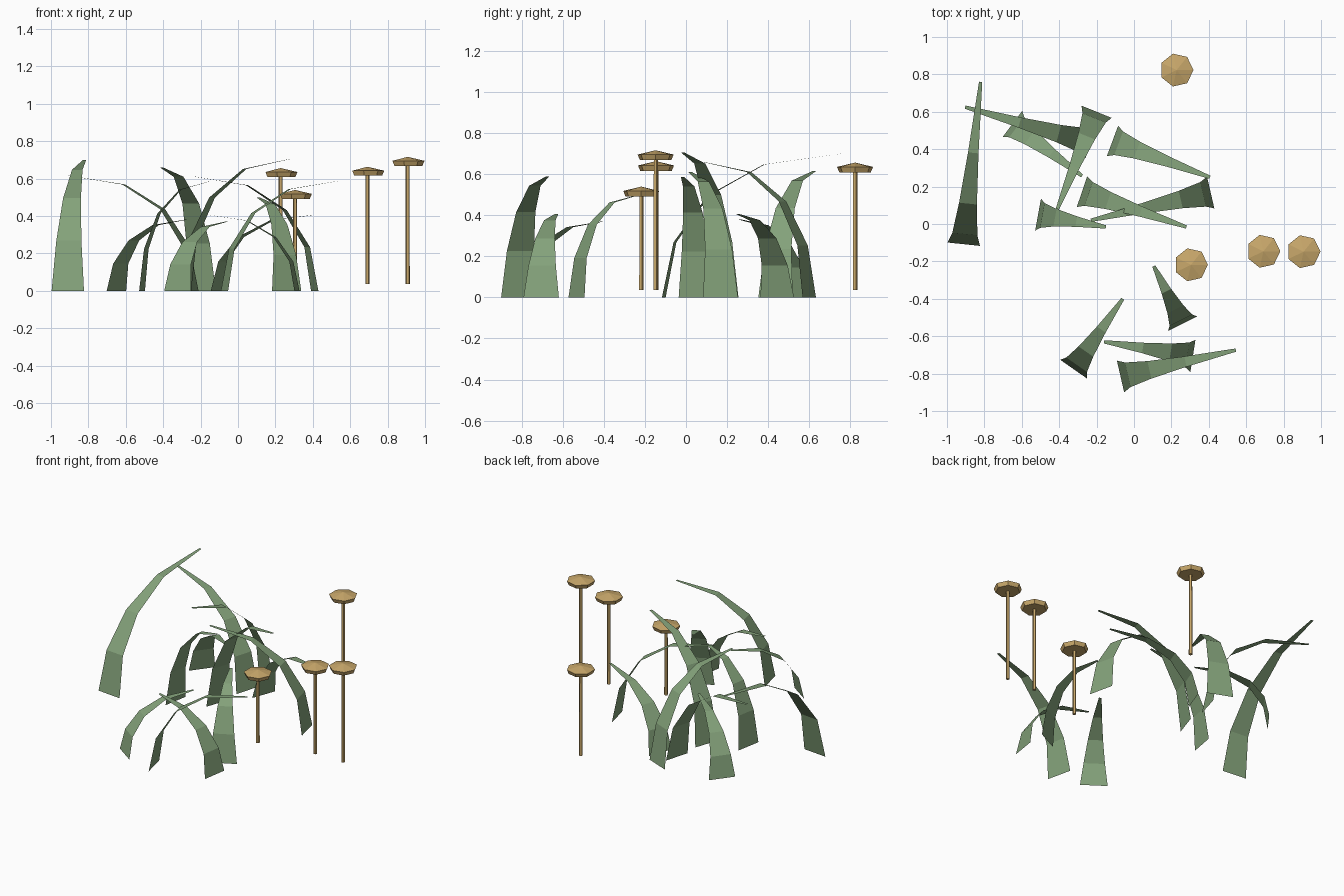
import bpy, bmesh, math
from mathutils import Vector

cube = bpy.data.objects.get("Cube")
if cube:
    bpy.data.objects.remove(cube, do_unlink=True)


def material(name, rgb):
    mat = bpy.data.materials.new(name)
    mat.use_nodes = True
    color = (*rgb, 1.0)
    mat.diffuse_color = color
    bsdf = mat.node_tree.nodes["Principled BSDF"]
    bsdf.inputs["Base Color"].default_value = color
    bsdf.inputs["Roughness"].default_value = 0.9
    return mat


leaf_green = material("leaf green", (0.23, 0.36, 0.195))
dry_gold = material("dry gold", (0.58, 0.39, 0.145))


def finish(name, bm, mat):
    mesh = bpy.data.meshes.new(name)
    bm.to_mesh(mesh)
    bm.free()
    mesh.materials.append(mat)
    obj = bpy.data.objects.new(name, mesh)
    bpy.context.collection.objects.link(obj)
    return obj


def grass_blade(name, base, tip, height, width=0.174, segments=4):
    """Flat tapering strip that rises, then arches over towards its tip."""
    base, tip = Vector((*base, 0)), Vector((*tip, 0))
    lean = tip - base
    side = Vector((lean.y, -lean.x, 0)).normalized()
    bm = bmesh.new()
    previous = None
    for i in range(segments + 1):
        t = i / segments
        centre = base + lean * t * t
        centre.z = height * math.sin(t * math.pi / 2)
        half = side * width / 2 * (1 - 0.9 * t)
        row = [bm.verts.new(centre - half), bm.verts.new(centre + half)]
        if previous:
            bm.faces.new((previous[0], previous[1], row[1], row[0]))
        previous = row
    return finish(name, bm, leaf_green)


def flower(name, x, y, rim, radius=0.09, sides=7):
    """Thin stem carrying a seven sided cap with a shallow peak."""
    # Cap: underside ring, rim ring and peak
    bm = bmesh.new()
    rings = []
    for r, z in ((radius * 0.87, rim - 0.027), (radius, rim)):
        angles = [math.tau * k / sides for k in range(sides)]
        rings.append([bm.verts.new((x + r * math.cos(a), y + r * math.sin(a), z))
                      for a in angles])
    low, high = rings
    peak = bm.verts.new((x, y, rim + 0.021))
    bm.faces.new(low[::-1])
    for k in range(sides):
        n = (k + 1) % sides
        bm.faces.new((low[k], low[n], high[n], high[k]))
        bm.faces.new((high[k], high[n], peak))
    finish(name + "_cap", bm, dry_gold)

    # Stem
    foot, top = 0.035, rim - 0.02
    bm = bmesh.new()
    bmesh.ops.create_cone(bm, cap_ends=True, segments=5, radius1=0.012,
                          radius2=0.011, depth=top - foot)
    bmesh.ops.translate(bm, verts=bm.verts, vec=(x, y, (top + foot) / 2))
    finish(name + "_stem", bm, dry_gold)


# Grass blades: base centre, tip, height
blades = [
    ((-0.91, -0.108), (-0.82, 0.76), 0.70),
    ((-0.235, 0.436), (-0.903, 0.625), 0.615),
    ((-0.20, 0.60), (-0.41, 0.08), 0.66),
    ((-0.115, 0.444), (0.406, 0.25), 0.406),
    ((0.41, 0.168), (-0.23, 0.02), 0.61),
    ((-0.278, 0.173), (0.28, -0.016), 0.705),
    ((-0.513, 0.05), (-0.15, -0.016), 0.585),
    ((-0.65, 0.535), (-0.278, 0.257), 0.38),
    ((-0.323, -0.776), (-0.06, -0.40), 0.37),
    ((0.26, -0.533), (0.106, -0.225), 0.50),
    ((0.315, -0.705), (-0.16, -0.63), 0.406),
    ((-0.072, -0.815), (0.545, -0.674), 0.588),
]
for i, (base, tip, height) in enumerate(blades, 1):
    grass_blade(f"grass_blade_{i}", base, tip, height)

# Flowers: position and rim height
for i, spot in enumerate([(0.228, 0.823, 0.635), (0.305, -0.218, 0.518),
                          (0.692, -0.146, 0.642), (0.907, -0.148, 0.695)], 1):
    flower(f"flower_{i}", *spot)
